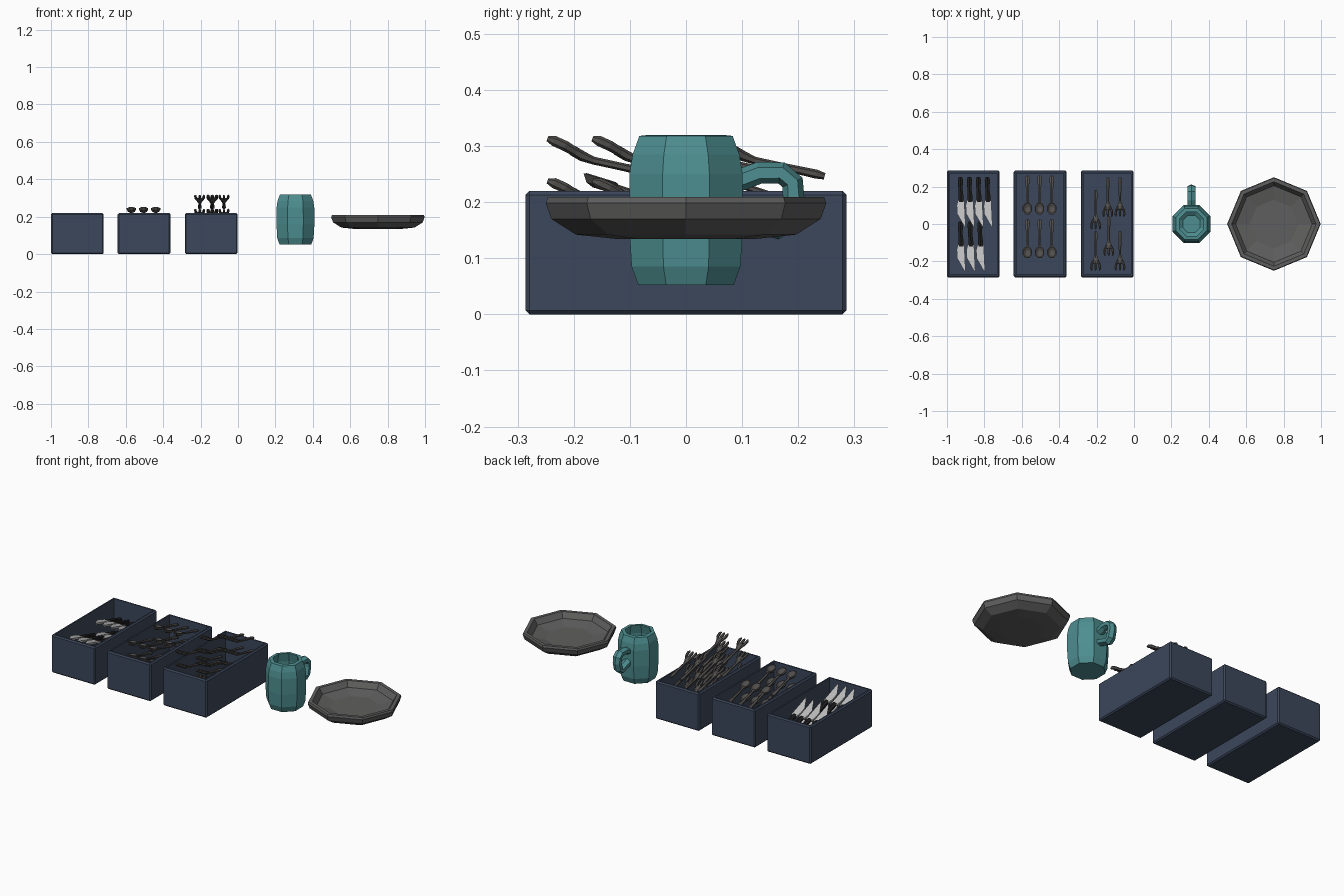
import bpy, bmesh, math
from mathutils import Matrix, Vector

if "Cube" in bpy.data.objects:
    bpy.data.objects.remove(bpy.data.objects["Cube"])


def material(name, rgb):
    m = bpy.data.materials.new(name)
    m.diffuse_color = (*rgb, 1)
    m.use_nodes = True
    m.node_tree.nodes["Principled BSDF"].inputs["Base Color"].default_value = m.diffuse_color
    return m


NAVY = material("navy_box", (0.045, 0.063, 0.105))
TEAL = material("teal_ceramic", (0.075, 0.27, 0.28))
GREY = material("grey_plate", (0.115, 0.113, 0.112))
STEEL = material("dark_steel", (0.085, 0.08, 0.077))
BLACK = material("black_handle", (0.012, 0.012, 0.013))
SILVER = material("silver_blade", (0.52, 0.52, 0.52))


def to_mesh(bm, name, *mats):
    bmesh.ops.recalc_face_normals(bm, faces=bm.faces)
    me = bpy.data.meshes.new(name)
    bm.to_mesh(me)
    bm.free()
    for m in mats:
        me.materials.append(m)
    return me


def place(name, me, loc=(0, 0, 0)):
    ob = bpy.data.objects.new(name, me)
    ob.location = loc
    bpy.context.collection.objects.link(ob)
    return ob


def skin(bm, rings, cap=True):
    """Join rings of vertices into a tube."""
    n = len(rings[0])
    for a, b in zip(rings, rings[1:]):
        for i in range(n):
            j = (i + 1) % n
            bm.faces.new((a[i], a[j], b[j], b[i]))
    if cap:
        bm.faces.new(rings[0])
        bm.faces.new(rings[-1])


def sweep(bm, pts, sides=6):
    """Bar along points (x, y, z, half width, half thickness)."""
    rings = []
    for k, (x, y, z, hw, ht) in enumerate(pts):
        p, q = pts[max(k - 1, 0)], pts[min(k + 1, len(pts) - 1)]
        t = Vector((0, q[1] - p[1], q[2] - p[2])).normalized()
        nrm = Vector((0, -t.z, t.y))
        ring = []
        for i in range(sides):
            a = 2 * math.pi * (i + 0.5) / sides
            s = 1 / math.cos(math.pi / sides)
            off = Vector((math.cos(a) * hw * s, 0, 0)) + nrm * math.sin(a) * ht * s
            ring.append(bm.verts.new(Vector((x, y, z)) + off))
        rings.append(ring)
    skin(bm, rings)


def lathe(bm, profile, sides=8, turn=0.0, mat=Matrix()):
    """Spin a profile of (radius, z), capped at both ends."""
    rings = []
    for r, z in profile:
        ring = []
        for i in range(sides):
            a = 2 * math.pi * i / sides + turn
            ring.append(bm.verts.new(mat @ Vector((r * math.cos(a), r * math.sin(a), z))))
        rings.append(ring)
    skin(bm, rings)


# Open storage boxes
def make_box():
    bm = bmesh.new()
    bmesh.ops.create_cube(bm, size=1, matrix=Matrix.Translation((0, 0, 0.11))
                          @ Matrix.Diagonal((0.282, 0.572, 0.22, 1)))
    bmesh.ops.bevel(bm, geom=bm.edges[:], offset=0.007, segments=1, affect='EDGES')
    bm.normal_update()
    top = max(bm.faces, key=lambda f: f.calc_center_median().z)
    bmesh.ops.inset_region(bm, faces=[top], thickness=0.011)
    inner = bmesh.ops.extrude_discrete_faces(bm, faces=[top])["faces"][0]
    bmesh.ops.translate(bm, verts=inner.verts, vec=(0, 0, -0.203))
    return to_mesh(bm, "box", NAVY)


box = make_box()
for label, x in (("knife", -0.859), ("spoon", -0.502), ("fork", -0.143)):
    place(label + "_box", box, (x, 0, 0))

# Fork: handle end at the origin, tines rising towards -y
bm = bmesh.new()
sweep(bm, [(0, 0, 0, .007, .005), (0, -.015, .004, .010, .007), (0, -.07, .016, .007, .006),
           (0, -.125, .028, .006, .006), (0, -.145, .036, .012, .008),
           (0, -.162, .046, .018, .008), (0, -.170, .051, .012, .006)])
for s in (-1, 0, 1):
    sweep(bm, [(s * .010, -.155, .042, .006, .007), (s * .021, -.175, .054, .006, .008),
               (s * .023, -.195, .063, .006, .008), (s * .021, -.207, .067, .003, .004)])
fork = to_mesh(bm, "fork", STEEL)

# Spoon: handle plus a hollow oval bowl
bm = bmesh.new()
sweep(bm, [(0, 0, 0, .008, .005), (0, -.015, .004, .013, .007), (0, -.05, .013, .009, .006),
           (0, -.11, .028, .006, .005), (0, -.15, .041, .007, .005)])
lathe(bm, [(.008, -.014), (.019, -.009), (.027, .005), (.022, .007), (.012, -.002), (.006, -.004)],
      mat=Matrix.Translation((0, -.176, .051)) @ Matrix.Rotation(-.3, 4, 'X')
      @ Matrix.Diagonal((1, 1.3, 1, 1)), turn=math.pi / 8)
spoon = to_mesh(bm, "spoon", STEEL)

# Knife: black grip and clipped silver blade
bm = bmesh.new()
sweep(bm, [(0, 0, 0, .009, .007), (0, -.015, .003, .014, .009), (0, -.06, .017, .011, .008),
           (.004, -.11, .032, .013, .009), (.004, -.135, .040, .013, .008)])
n_grip = len(bm.faces)
outline = [(-.014, -.125), (.021, -.125), (.024, -.19), (.028, -.268), (.016, -.255),
           (-.006, -.215), (-.018, -.195), (-.020, -.15)]
rings = [[bm.verts.new((x, y, -y * 0.3 + dz)) for x, y in outline] for dz in (-.005, .005)]
skin(bm, rings)
bm.faces.ensure_lookup_table()
for f in bm.faces[n_grip:]:
    f.material_index = 1
knife = to_mesh(bm, "knife", BLACK, SILVER)

# Stacked cutlery in each box
fork_spots = [(-.205, .18), (-.14, .247), (-.075, .247), (-.205, -.04), (-.135, .04), (-.075, -.04)]
spoon_spots = [(x, y) for x in (-.57, -.505, -.44) for y in (.257, .023)]
knife_spots = [(-.928 + i * .048, .25) for i in range(4)] + [(-.928 + i * .052, .012) for i in range(3)]
for name, me, spots, top, layers in (("fork", fork, fork_spots, .246, 3),
                                     ("spoon", spoon, spoon_spots, .186, 2),
                                     ("knife", knife, knife_spots, .125, 2)):
    for layer in range(layers):
        for x, y in spots:
            place(name, me, (x, y, top - layer * .075))

# Mug body
bm = bmesh.new()
lathe(bm, [(.092, .052), (.105, .085), (.110, .16), (.109, .25), (.103, .285), (.090, .318),
           (.070, .32), (.080, .27), (.078, .10), (.05, .08)], turn=math.pi / 8)
place("mug_body", to_mesh(bm, "mug_body", TEAL), (.307, 0, 0))

# Mug handle
bm = bmesh.new()
loop = [(.085, .235), (.13, .252), (.17, .252), (.190, .235), (.192, .205),
        (.182, .165), (.165, .153), (.13, .165), (.085, .18)]
sweep(bm, [(0, y, z, .022, .017) for y, z in loop], sides=6)
place("mug_handle", to_mesh(bm, "mug_handle", TEAL), (.307, 0, 0))

# Plate
bm = bmesh.new()
lathe(bm, [(.12, .134), (.196, .142), (.240, .170), (.250, .198), (.246, .209), (.226, .209),
           (.205, .178), (.13, .162)])
place("plate", to_mesh(bm, "plate", GREY), (.748, 0, 0))
